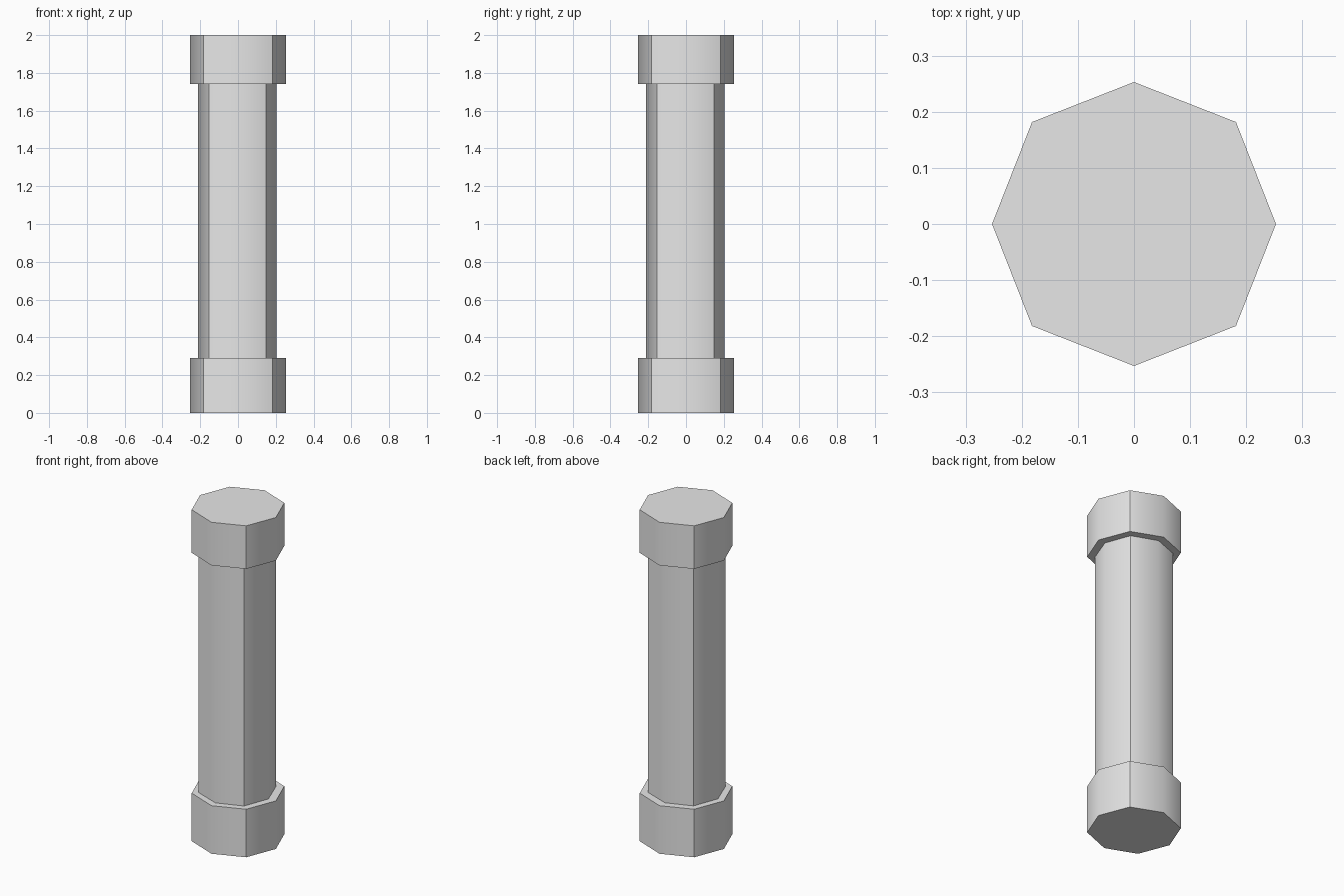
import bpy
import bmesh
from math import cos, sin, pi, radians

cube = bpy.data.objects.get("Cube")
if cube:
    bpy.data.objects.remove(cube, do_unlink=True)

SIDES = 8

# Single plain stone grey
stone = bpy.data.materials.new("light_grey_stone")
stone.use_nodes = True
GREY = (0.8, 0.8, 0.8, 1.0)
stone.diffuse_color = GREY
stone.node_tree.nodes["Principled BSDF"].inputs["Base Color"].default_value = GREY


def octagonal_block(name, axis_radius, corner_radius, bottom, top, offset=0.0):
    """Upright octagonal prism whose diagonal corners sit slightly further out."""
    bm = bmesh.new()
    ring = []
    for i in range(SIDES):
        angle = 2 * pi * i / SIDES
        radius = corner_radius if i % 2 else axis_radius
        ring.append(bm.verts.new((offset + radius * cos(angle),
                                  offset + radius * sin(angle), bottom)))
    base = bm.faces.new(ring)
    raised = bmesh.ops.extrude_face_region(bm, geom=[base], use_keep_orig=True)
    moved = [v for v in raised["geom"] if isinstance(v, bmesh.types.BMVert)]
    bmesh.ops.translate(bm, verts=moved, vec=(0, 0, top - bottom))
    bmesh.ops.recalc_face_normals(bm, faces=bm.faces)

    mesh = bpy.data.meshes.new(name)
    bm.to_mesh(mesh)
    bm.free()
    mesh.materials.append(stone)
    obj = bpy.data.objects.new(name, mesh)
    bpy.context.collection.objects.link(obj)

    # Soft at the four axis corners, crisp at the diagonal ones
    bpy.ops.object.select_all(action='DESELECT')
    obj.select_set(True)
    bpy.context.view_layer.objects.active = obj
    bpy.ops.object.shade_smooth_by_angle(angle=radians(45))
    return obj


# Wide foot, slimmer shaft and wide head
octagonal_block("column_base", 0.253, 0.257, 0.0, 0.29)
octagonal_block("column_shaft", 0.208, 0.214, 0.29, 1.74, offset=-0.003)
octagonal_block("column_capital", 0.253, 0.257, 1.74, 2.0)
